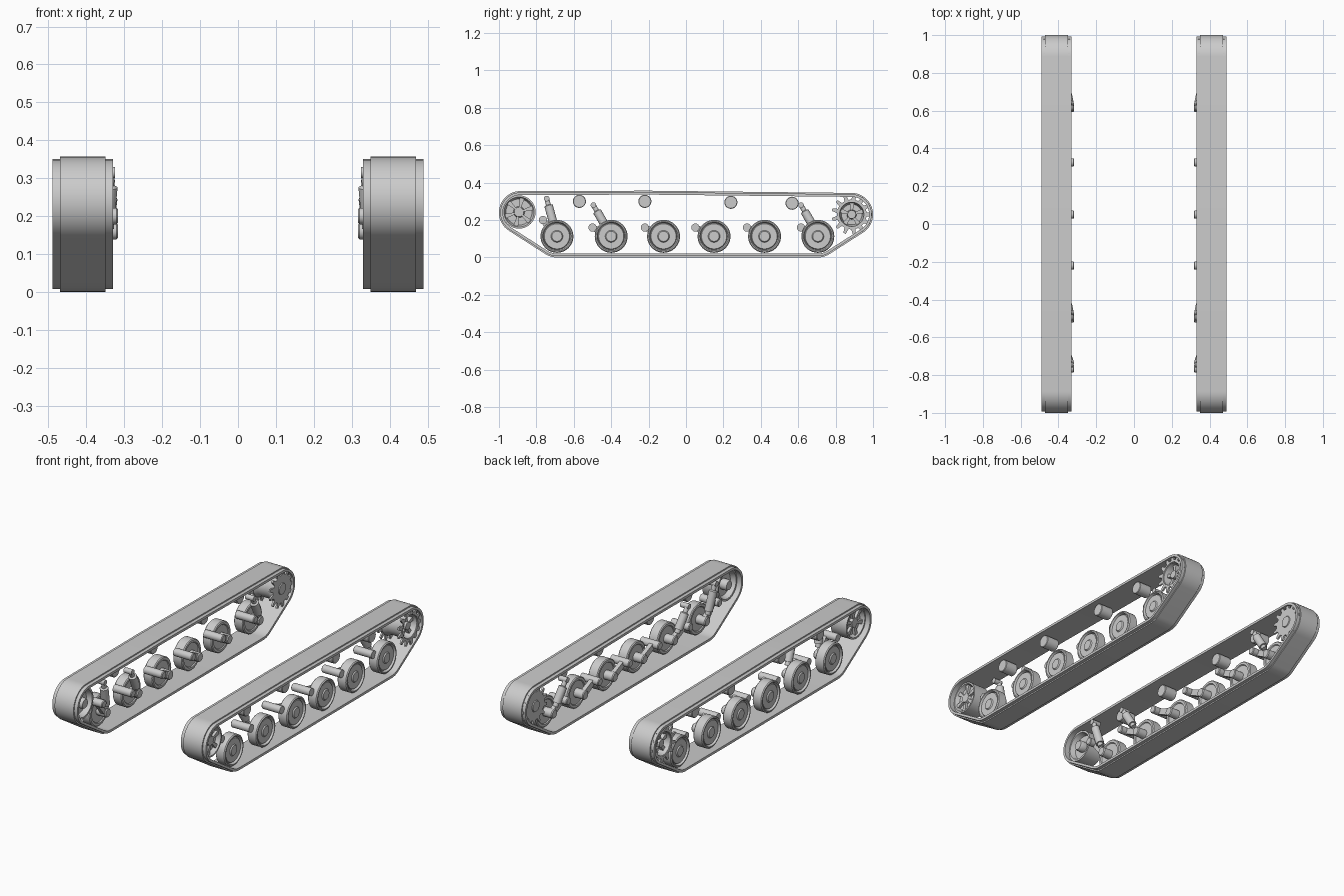
import bpy, bmesh
from math import sin, cos, pi, atan2, radians
from mathutils import Vector

cube = bpy.data.objects.get("Cube")
if cube:
    bpy.data.objects.remove(cube)

grey = bpy.data.materials.new("light_grey")
grey.use_nodes = True
grey.diffuse_color = (0.6, 0.6, 0.6, 1)
bsdf = next(n for n in grey.node_tree.nodes if n.type == "BSDF_PRINCIPLED")
bsdf.inputs["Base Color"].default_value = (0.6, 0.6, 0.6, 1)


def finish(name, bm):
    """Make the object, smooth it and mirror it to the other side."""
    bmesh.ops.recalc_face_normals(bm, faces=bm.faces)
    mesh = bpy.data.meshes.new(name)
    bm.to_mesh(mesh)
    bm.free()
    mesh.materials.append(grey)
    obj = bpy.data.objects.new(name, mesh)
    bpy.context.collection.objects.link(obj)
    bpy.ops.object.select_all(action="DESELECT")
    obj.select_set(True)
    bpy.context.view_layer.objects.active = obj
    bpy.ops.object.shade_smooth_by_angle(angle=radians(32))
    obj.modifiers.new("mirror", "MIRROR").use_mirror_merge = False


def bridge(bm, rings, closed=False):
    """Join equal rings of vertices with quads."""
    pairs = list(zip(rings, rings[1:]))
    if closed:
        pairs.append((rings[-1], rings[0]))
    for a, b in pairs:
        for i in range(len(a)):
            j = (i + 1) % len(a)
            bm.faces.new((a[i], a[j], b[j], b[i]))


def spin(bm, start, axis, profile, segments=32):
    """Capped solid of revolution; profile holds (distance along axis, radius)."""
    start, axis = Vector(start), Vector(axis).normalized()
    u = axis.orthogonal().normalized()
    v = axis.cross(u)
    rings = []
    for d, r in profile:
        rings.append([bm.verts.new(start + axis * d + r * (u * cos(t) + v * sin(t)))
                      for t in (2 * pi * i / segments for i in range(segments))])
    bridge(bm, rings)
    bm.faces.new(rings[0])
    bm.faces.new(rings[-1])


def lathe_x(bm, y, z, profile, segments=32):
    spin(bm, (0, y, z), (1, 0, 0), profile, segments)


def prism_x(bm, points, x0, x1):
    """Extrude a (y, z) outline along x."""
    rings = [[bm.verts.new((x, y, z)) for y, z in points] for x in (x0, x1)]
    bridge(bm, rings)
    bm.faces.new(rings[0])
    bm.faces.new(rings[1])


def bar(bm, a, b, wa, wb, x0, x1):
    """Flat tapered bar between two (y, z) points."""
    a, b = Vector(a), Vector(b)
    n = (b - a).normalized()
    n = Vector((-n.y, n.x))
    prism_x(bm, [a + n * wa, a - n * wa, b - n * wb, b + n * wb], x0, x1)


# Track belt: stepped section swept around equal circles
R = 0.115
centres = [(-0.69, R), (0.705, R), (0.885, 0.23), (-0.2, 0.242), (-0.885, 0.24)]
section = [(0.35, 0), (0.47, 0), (0.47, 0.007), (0.49, 0.007),
           (0.49, 0.021), (0.33, 0.021), (0.33, 0.007), (0.35, 0.007)]
normals = []
for i, (y, z) in enumerate(centres):
    ny, nz = centres[(i + 1) % len(centres)]
    normals.append(atan2(nz - z, ny - y) - pi / 2)
bm = bmesh.new()
rings = []
for i, (y, z) in enumerate(centres):
    first = normals[i - 1]
    sweep = (normals[i] - first) % (2 * pi)
    steps = max(2, round(sweep / 0.12))
    for k in range(steps + 1):
        t = first + sweep * k / steps
        rings.append([bm.verts.new((x, y + (R - d) * cos(t), z + (R - d) * sin(t)))
                      for x, d in section])
bridge(bm, rings, closed=True)
finish("track_belt", bm)

# Road wheels with swing arms
WHEEL_Z = 0.113
wheel = [(0.405, 0.028), (0.405, 0.066), (0.4, 0.07), (0.4, 0.083), (0.405, 0.088),
         (0.455, 0.088), (0.46, 0.083), (0.46, 0.077), (0.445, 0.071), (0.453, 0.067),
         (0.453, 0.032), (0.459, 0.027)]
wheels = [(-0.69, -0.765, 0.2), (-0.4, -0.5, 0.16), (-0.12, -0.22, 0.16),
          (0.15, 0.05, 0.16), (0.42, 0.326, 0.16), (0.705, 0.615, 0.16)]
for n, (y, py, pz) in enumerate(wheels, 1):
    bm = bmesh.new()
    lathe_x(bm, y, WHEEL_Z, wheel, 40)
    finish(f"road_wheel_{n}", bm)
    bm = bmesh.new()
    lathe_x(bm, y, WHEEL_Z, [(0.345, 0.022), (0.35, 0.026), (0.41, 0.026)], 20)
    lathe_x(bm, py, pz, [(0.317, 0.018), (0.321, 0.022), (0.435, 0.022)], 20)
    bar(bm, (y, WHEEL_Z), (py, pz), 0.02, 0.016, 0.352, 0.376)
    finish(f"swing_arm_{n}", bm)

# Shock absorbers on the first two wheels and the last
shocks = [((-0.7, 0.15), (-0.745, 0.315)), ((-0.42, 0.15), (-0.495, 0.28)),
          ((0.69, 0.15), (0.615, 0.28))]
for n, ((y0, z0), (y1, z1)) in enumerate(shocks, 1):
    a, b = Vector((0.352, y0, z0)), Vector((0.337, y1, z1))
    length = (b - a).length
    bm = bmesh.new()
    spin(bm, a, b - a, [(0, 0.015), (0.02, 0.015), (0.02, 0.023), (length - 0.04, 0.023),
                        (length - 0.035, 0.013), (length, 0.013)], 20)
    lathe_x(bm, y1, z1, [(0.324, 0.015), (0.375, 0.015)], 16)
    finish(f"shock_absorber_{n}", bm)

# Return rollers
for n, (y, z) in enumerate([(-0.57, 0.3), (-0.22, 0.3), (0.24, 0.295), (0.567, 0.29)], 1):
    bm = bmesh.new()
    lathe_x(bm, y, z, [(0.38, 0.032), (0.383, 0.035), (0.457, 0.035), (0.46, 0.032)], 24)
    finish(f"return_roller_{n}", bm)

# Front idler wheel: dished both ways with six ribs
iy, iz = -0.893, 0.243
bm = bmesh.new()
lathe_x(bm, iy, iz, [(0.35, 0.025), (0.36, 0.03), (0.39, 0.03), (0.39, 0.068), (0.36, 0.078),
                     (0.36, 0.089), (0.46, 0.089), (0.46, 0.08), (0.435, 0.07),
                     (0.435, 0.03), (0.452, 0.025)], 40)
for k in range(6):
    t = k * pi / 3 + 0.3
    d = Vector((cos(t), sin(t)))
    c = Vector((iy, iz))
    bar(bm, c + d * 0.02, c + d * 0.079, 0.005, 0.013, 0.43, 0.45)
finish("idler_wheel", bm)

# Rear drive sprocket: two toothed plates on a dished drum
sy, sz, TEETH = 0.886, 0.23, 13
bm = bmesh.new()
teeth = []
for k in range(TEETH):
    for part, r in ((-0.3, 0.08), (-0.13, 0.108), (0.13, 0.108), (0.3, 0.08)):
        t = 2 * pi * (k + part) / TEETH
        teeth.append((sy + r * cos(t), sz + r * sin(t)))
outer = [(x, [bm.verts.new((x, y, z)) for y, z in teeth]) for x in (0.47, 0.48)]
inner = [[bm.verts.new((x, sy + (y - sy) * 0.068 / r, sz + (z - sz) * 0.068 / r))
          for y, z, r in ((y, z, Vector((y - sy, z - sz)).length) for y, z in teeth)]
         for x in (0.48, 0.47)]
bridge(bm, [outer[0][1], outer[1][1], inner[0], inner[1]], closed=True)
prism_x(bm, teeth, 0.34, 0.35)
finish("sprocket_teeth", bm)

bm = bmesh.new()
lathe_x(bm, sy, sz, [(0.335, 0.03), (0.345, 0.035), (0.345, 0.078), (0.36, 0.078),
                     (0.38, 0.068), (0.45, 0.068), (0.47, 0.078), (0.48, 0.074),
                     (0.475, 0.065), (0.42, 0.055), (0.42, 0.026), (0.465, 0.022)], 40)
for k in range(5):
    t = k * 2 * pi / 5 + 0.3
    d = Vector((cos(t), sin(t)))
    c = Vector((sy, sz))
    bar(bm, c + d * 0.018, c + d * 0.062, 0.006, 0.012, 0.415, 0.455)
finish("sprocket_drum", bm)
